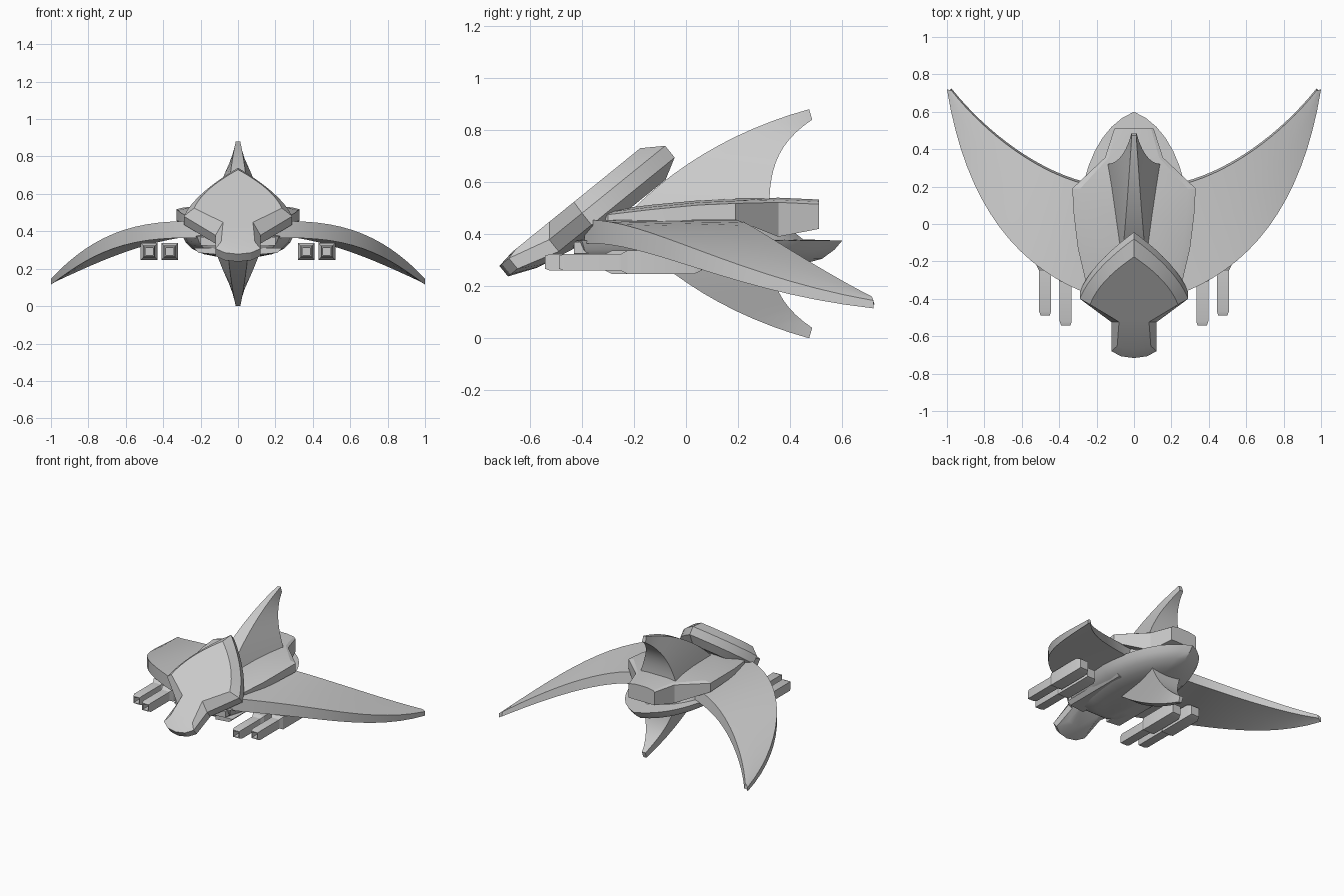
import bpy, bmesh, math
from mathutils import Vector
from mathutils.geometry import interpolate_bezier

if "Cube" in bpy.data.objects:
    bpy.data.objects.remove(bpy.data.objects["Cube"])


def sym(half):
    """Close a right-hand half outline into a symmetric ring."""
    return list(half) + [(-p[0], *p[1:]) for p in reversed(half) if p[0] > 1e-6]


def curve(a, b, c, d, n):
    """Points along a planar cubic curve."""
    return [(p.x, p.y) for p in interpolate_bezier(*[Vector(p) for p in (a, b, c, d)], n)]


def loft(name, rings, mirror=False, angle=25):
    """Skin closed rings with equal point counts and cap both ends."""
    bm = bmesh.new()
    rows = [[bm.verts.new(p) for p in ring] for ring in rings]
    n = len(rows[0])
    for a, b in zip(rows, rows[1:]):
        for i in range(n):
            j = (i + 1) % n
            bm.faces.new((a[i], a[j], b[j], b[i]))
    bm.faces.new(rows[0])
    bm.faces.new(rows[-1])
    bmesh.ops.recalc_face_normals(bm, faces=bm.faces)
    me = bpy.data.meshes.new(name)
    bm.to_mesh(me)
    bm.free()
    ob = bpy.data.objects.new(name, me)
    bpy.context.collection.objects.link(ob)
    if mirror:
        ob.modifiers.new("Mirror", 'MIRROR')
    bpy.ops.object.select_all(action='DESELECT')
    ob.select_set(True)
    bpy.context.view_layer.objects.active = ob
    bpy.ops.object.shade_smooth_by_angle(angle=math.radians(angle))
    return ob


# Tilted head plate: outlines in plate coordinates (x, along), height across the plate
TILT = math.radians(39)
C, S = math.cos(TILT), math.sin(TILT)


def tilted(outline, h, nose_h, neck_h=None):
    """Place an outline on the tilted plane; the neck and nose may sit at other heights."""
    pts = []
    for x, u in outline:
        k = nose_h if u < -.22 else (neck_h or h) if u < -.1 else h
        pts.append((x, u * C - k * S, u * S + k * C))
    return sym(pts)


rim = curve((0, .403), (.12, .29), (.24, .15), (.29, -.008), 10) + [
    (.12, -.17), (.12, -.335), (.07, -.37), (0, -.382)]
inset = curve((0, .323), (.1, .235), (.195, .13), (.235, -.005), 10) + [
    (.08, -.125), (.09, -.29), (.05, -.305), (0, -.31)]
under = inset[:10] + [(.08, -.125), (.09, -.255), (.05, -.268), (0, -.273)]
loft("head_plate", [tilted(inset, .678, .678), tilted(rim, .625, .667),
                    tilted(rim, .567, .615), tilted(under, .523, .57, .54)])

# Upper shell: cross-sections along y (y, half width, bottom z, top z)
shell = [(-.42, .12, .40, .45), (-.3, .26, .42, .475), (-.13, .3, .445, .495),
         (.05, .322, .455, .512), (.19, .33, .455, .518), (.355, .155, .39, .522),
         (.51, .105, .42, .515)]
loft("upper_shell", [[(x, y, z) for x, z in sym([(w, b), (w, t), (w * .87, t + .01),
                                                (w * .4, t + .018)])]
                     for y, w, b, t in shell], angle=15)

# Lower hull: pointed oval bowl in layers (z, x scale, y scale)
oval = [(.12, -.44), (.22, -.4), (.26, -.28), (.285, -.13)] + curve(
    (.297, .03), (.28, .3), (.18, .53), (0, .6), 9)
layers = [(.262, .35, .5), (.278, .62, .7), (.305, .82, .87), (.34, .94, .95), (.375, 1, 1),
          (.38, .9, .75), (.45, .85, .6)]
loft("lower_hull", [[(x * sx, y * (sy if y > 0 else (1 + sy) / 2), z) for x, y in sym(oval)]
                    for z, sx, sy in layers])

# Fins: swept front and back edges, wide flared back; the lower one is a mirror image
front = curve((-.2, .5), (-.03, .67), (.2, .805), (.473, .88), 12)
back = curve((.32, .5), (.32, .65), (.35, .75), (.485, .84), 12)
fin = []
for i, (f, b) in enumerate(zip(front, back)):
    t = i / 11
    fin.append(sym([(.065 - .053 * t, *f), (.137 * (1 - t) ** 1.1 + .014, *b)]))
loft("top_fin", fin)
loft("bottom_fin", [[(x, y, .88 - z) for x, y, z in r] for r in fin])

# Drooping crescent wings, trailing edge lower than the leading edge
lead = curve((.2, -.39), (.62, -.25), (.9, .1), (1, .72), 17)
trail = curve((.2, .2), (.5, .25), (.8, .49), (.975, .712), 17)


def wing_z(x, power):
    return .455 - .31 * max(0, (x - .2) / .8) ** power


wing = []
for i, (a, b) in enumerate(zip(lead, trail)):
    s = i / 16
    m = ((a[0] + b[0]) / 2, (a[1] + b[1]) / 2)
    top = [(*p, wing_z(p[0], e)) for p, e in ((a, 2.8), (m, 2.2), (b, 1.7))]
    low = [(x, y + dy, z - .03 - k * (1 - s ** 2))
           for (x, y, z), k, dy in zip(top, (.06, .055, .05), (0, 0, .012))]
    wing.append(top + low[::-1])
loft("wings", wing, mirror=True, angle=30)

# Twin guns under each wing: hollow barrel running into a square housing
for label, gx, y0, yh, yb in (("inner", .365, -.542, -.31, 0), ("outer", .475, -.488, -.25, .06)):
    steps = [(y0 + .06, .02), (y0, .02), (y0, .025), (y0 + .02, .032), (yh, .032),
             (yh + .025, .045), (yb - .03, .045), (yb, .032)]
    loft(label + "_guns", [[(gx + sx * h, y, .292 + sz * h)
                            for sx, sz in ((-1, -1), (1, -1), (1, 1), (-1, 1))]
                           for y, h in steps], mirror=True)

# Intake blocks and slabs below the head plate
loft("intakes", [[(x, y, z) for x, z in ((.12, .32), (.2, .325), (.2, .37), (.12, .37))]
                 for y in (-.43, -.25)], mirror=True)
loft("chin_slabs", [[(x, y, z) for x, z in ((.1, .275), (.21, .285), (.235, .31), (.1, .31))]
                    for y in (-.4, .1)], mirror=True)
